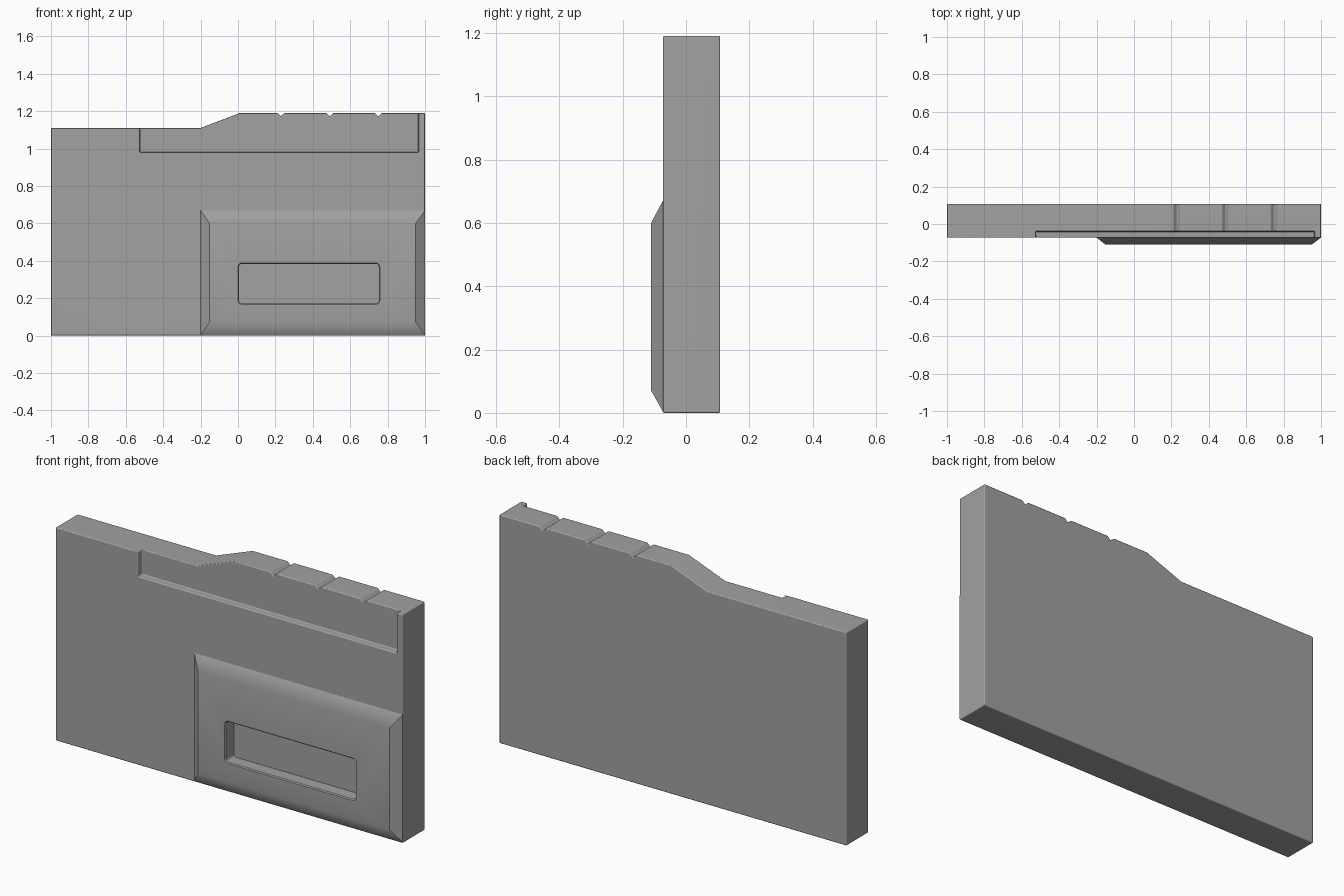
import bpy, bmesh, math

default = bpy.data.objects.get("Cube")
if default:
    bpy.data.objects.remove(default, do_unlink=True)

grey = bpy.data.materials.new("mid grey")
grey.use_nodes = True
colour = (0.36, 0.36, 0.36, 1)
grey.diffuse_color = colour
grey.node_tree.nodes["Principled BSDF"].inputs["Base Color"].default_value = colour

FRONT, BACK = -0.073, 0.108
FLOOR = -0.04      # depth of the sunken areas
PAD = -0.11        # front of the raised panel


def loft(name, *rings):
    """Solid through (y, outline) rings; outlines are lists of (x, z)."""
    bm = bmesh.new()
    loops = [[bm.verts.new((x, y, z)) for x, z in pts] for y, pts in rings]
    n = len(loops[0])
    for a, b in zip(loops, loops[1:]):
        for i in range(n):
            j = (i + 1) % n
            bm.faces.new((a[i], a[j], b[j], b[i]))
    bm.faces.new(loops[0])
    bm.faces.new(loops[-1])
    bmesh.ops.recalc_face_normals(bm, faces=bm.faces)
    mesh = bpy.data.meshes.new(name)
    bm.to_mesh(mesh)
    bm.free()
    mesh.materials.append(grey)
    obj = bpy.data.objects.new(name, mesh)
    bpy.context.collection.objects.link(obj)
    return obj


def rect(x0, x1, z0, z1):
    return [(x0, z0), (x1, z0), (x1, z1), (x0, z1)]


def rounded(x0, x1, z0, z1, r, steps=4):
    corners = [(x1 - r, z1 - r), (x0 + r, z1 - r), (x0 + r, z0 + r), (x1 - r, z0 + r)]
    pts = []
    for k, (cx, cz) in enumerate(corners):
        for s in range(steps + 1):
            a = math.pi / 2 * (k + s / steps)
            pts.append((cx + r * math.cos(a), cz + r * math.sin(a)))
    return pts


def apply(obj, kind, **settings):
    mod = obj.modifiers.new(kind.lower(), kind)
    for key, value in settings.items():
        setattr(mod, key, value)
    bpy.context.view_layer.objects.active = obj
    bpy.ops.object.modifier_apply(modifier=mod.name)


def cut(obj, cutter):
    apply(obj, "BOOLEAN", object=cutter, operation="DIFFERENCE", solver="EXACT")


def finish(obj):
    bpy.ops.object.select_all(action="DESELECT")
    obj.select_set(True)
    bpy.context.view_layer.objects.active = obj
    bpy.ops.object.shade_smooth_by_angle(angle=math.radians(32))
    apply(obj, "WEIGHTED_NORMAL", keep_sharp=True)


# Main slab with the raised step along the top
outline = [(-1, 0), (1, 0), (1, 1.19), (0.01, 1.19), (-0.2, 1.11), (-1, 1.11)]
body = loft("body", (FRONT, outline), (BACK, outline))

# Sunken strip along the upper front, open at the top
strip = rect(-0.525, 0.965, 0.98, 1.4)
cutters = [loft("strip_cutter", (-0.2, strip), (FLOOR, strip))]

# Notches across the top edge
for x in (0.23, 0.49, 0.75):
    notch = [(x, 1.172), (x + 0.04, 1.212), (x - 0.04, 1.212)]
    cutters.append(loft("notch_cutter", (-0.2, notch), (0.2, notch)))
for cutter in cutters:
    cut(body, cutter)
apply(body, "BEVEL", width=0.005, segments=3, limit_method="ANGLE",
      angle_limit=math.radians(40))

# Raised panel with sloping sides
panel = loft("raised_panel",
             (FLOOR - 0.01, rect(-0.19, 0.99, 0.01, 0.65)),
             (FRONT, rect(-0.2, 1, 0.004, 0.67)),
             (PAD, rect(-0.153, 0.95, 0.07, 0.6)))

# Rounded pocket through the panel, with a chamfered mouth
pocket = rounded(0.005, 0.753, 0.172, 0.383, 0.015)
mouth = rounded(-0.005, 0.763, 0.162, 0.393, 0.025)
pocket_cutter = loft("pocket_cutter", (FLOOR, pocket), (PAD + 0.005, pocket),
                     (PAD - 0.005, mouth))
cutters.append(pocket_cutter)
cut(body, pocket_cutter)
cut(panel, pocket_cutter)

for cutter in cutters:
    bpy.data.objects.remove(cutter, do_unlink=True)
for part in (body, panel):
    finish(part)
